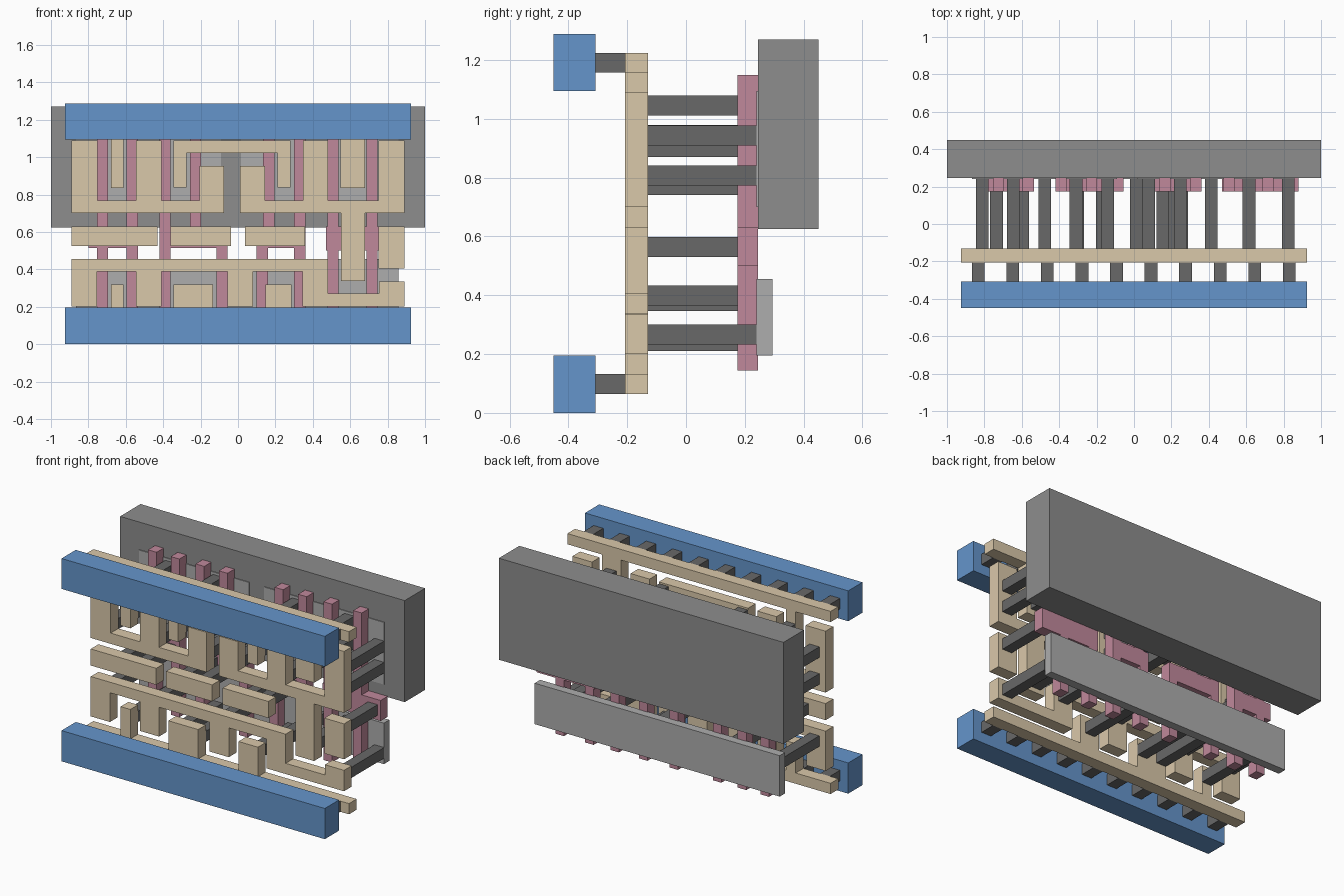
import bpy, bmesh
from mathutils import Vector


def material(name, rgb):
    m = bpy.data.materials.new(name)
    m.diffuse_color = (*rgb, 1)
    return m


BLUE = material("blue", (0.13, 0.30, 0.60))
TAN = material("tan", (0.70, 0.58, 0.40))
PINK = material("pink", (0.53, 0.25, 0.33))
DARK = material("dark_grey", (0.14, 0.14, 0.14))
MID = material("mid_grey", (0.27, 0.27, 0.27))
LIGHT = material("light_grey", (0.42, 0.42, 0.42))


def plate(name, rects, y0, y1, mat):
    """Merge (x0, x1, z0, z1) rectangles into one outline and extrude it from y0 to y1."""
    xs = sorted({v for r in rects for v in r[:2]})
    zs = sorted({v for r in rects for v in r[2:]})
    bm = bmesh.new()
    for a, b in zip(xs, xs[1:]):
        for c, d in zip(zs, zs[1:]):
            u, w = (a + b) / 2, (c + d) / 2
            if any(r[0] < u < r[1] and r[2] < w < r[3] for r in rects):
                bm.faces.new([bm.verts.new((x, y0, z)) for x, z in ((a, c), (b, c), (b, d), (a, d))])
    bmesh.ops.remove_doubles(bm, verts=bm.verts, dist=1e-5)
    ext = bmesh.ops.extrude_face_region(bm, geom=bm.faces[:], use_keep_orig=True)
    top = [v for v in ext["geom"] if isinstance(v, bmesh.types.BMVert)]
    bmesh.ops.translate(bm, verts=top, vec=Vector((0, y1 - y0, 0)))
    bmesh.ops.recalc_face_normals(bm, faces=bm.faces)
    bmesh.ops.dissolve_limit(bm, angle_limit=0.01, verts=bm.verts, edges=bm.edges)
    me = bpy.data.meshes.new(name)
    bm.to_mesh(me)
    bm.free()
    me.materials.append(mat)
    ob = bpy.data.objects.new(name, me)
    bpy.context.collection.objects.link(ob)
    return ob


def post(name, x, z, y0, y1):
    h = 0.034
    plate(name, [(x - h, x + h, z - h, z + h)], y0, y1, DARK)


# Back block and active plates
plate("back_block", [(-1, 1, 0.625, 1.27)], 0.245, 0.45, MID)
plate("lower_plate", [(-0.865, 0.857, 0.195, 0.455)], 0.24, 0.295, LIGHT)
plate("upper_plate_left", [(-0.865, -0.09, 0.70, 1.095)], 0.24, 0.295, LIGHT)
plate("upper_plate_right", [(0.015, 0.857, 0.70, 1.095)], 0.24, 0.295, LIGHT)

# Pink finger pairs: pad, then (upper x, lower x) of each finger
pairs = [
    ((-0.80, -0.535), (-0.725, -0.725), (-0.565, -0.565)),
    ((-0.42, -0.055), (-0.39, -0.39), (-0.227, -0.085)),
    ((0.10, 0.36), (0.165, 0.13), (0.33, 0.33)),
    ((0.47, 0.88), (0.508, 0.508), (0.717, 0.717)),
]
for i, (pad, *fingers) in enumerate(pairs):
    last = i == 3
    rects = [(*pad, 0.50 if last else 0.515, 0.63 if last else 0.62)]
    for up, low in fingers:
        rects += [(up - 0.03, up + 0.03, 0.56, 1.15), (low - 0.03, low + 0.03, 0.145, 0.56)]
    plate(f"pink_fingers_{i + 1}", rects, 0.175, 0.245, PINK)

# Tan wiring layer
wires = {
    "bottom_rail_strip": [(-0.925, 0.925, 0.065, 0.133), (-0.68, -0.612, 0.1, 0.32),
                          (-0.345, -0.135, 0.1, 0.32), (0.148, 0.285, 0.1, 0.32)],
    "top_rail_strip": [(-0.925, 0.925, 1.157, 1.225), (-0.68, -0.612, 0.835, 1.2),
                       (0.548, 0.68, 0.835, 1.2)],
    "lower_comb": [(-0.89, 0.48, 0.388, 0.455), (-0.89, -0.755, 0.202, 0.4),
                   (-0.545, -0.41, 0.202, 0.4), (-0.057, 0.08, 0.202, 0.4),
                   (0.345, 0.48, 0.202, 0.4), (0.4, 0.89, 0.202, 0.27),
                   (0.755, 0.89, 0.202, 0.335)],
    "middle_bar_left": [(-0.89, -0.43, 0.525, 0.63)],
    "middle_bar_centre": [(-0.36, -0.037, 0.525, 0.63)],
    "middle_bar_right": [(0.037, 0.358, 0.525, 0.63)],
    "side_tab": [(0.752, 0.89, 0.405, 0.63)],
    "upper_comb_left": [(-0.89, -0.075, 0.70, 0.768), (-0.89, -0.75, 0.70, 1.09),
                        (-0.545, -0.41, 0.70, 1.09), (-0.205, -0.075, 0.70, 0.953)],
    "upper_comb_right": [(0.01, 0.89, 0.70, 0.768), (0.01, 0.145, 0.70, 0.953),
                         (0.347, 0.48, 0.70, 1.09), (0.752, 0.89, 0.70, 1.09),
                         (0.55, 0.68, 0.338, 0.75)],
    "upper_bridge": [(-0.345, 0.282, 1.022, 1.09), (-0.345, -0.275, 0.838, 1.09),
                     (0.212, 0.282, 0.838, 1.09)],
}
for name, rects in wires.items():
    plate(name, rects, -0.207, -0.13, TAN)

# Long posts from wiring to the active plates: (x, heights)
columns = [
    (-0.812, (0.38, 0.775, 0.945)), (-0.645, (0.245, 0.905, 1.045)),
    (-0.477, (0.38, 0.775, 0.945)), (-0.31, (0.245, 0.905, 1.045)),
    (-0.17, (0.245,)), (-0.14, (0.775, 0.91)), (0.012, (0.40,)), (0.077, (0.775, 0.91)),
    (0.215, (0.245,)), (0.247, (0.905, 1.045)), (0.413, (0.38, 0.775, 0.945)),
    (0.615, (0.40, 0.905, 1.045)), (0.825, (0.267, 0.808, 0.943)),
]
for x, heights in columns:
    for z in heights:
        post("plate_post", x, z, -0.13, 0.24)

# Posts from the middle bars to the pink pads
for x in (-0.735, -0.595, -0.30, -0.17, 0.153, 0.255, 0.825):
    post("pad_post", x, 0.564, -0.13, 0.175)

# Blue front rails and their short posts
for side, z0, z1, zc in (("bottom", 0, 0.195, 0.099), ("top", 1.095, 1.288, 1.191)):
    plate(f"{side}_front_rail", [(-0.925, 0.925, z0, z1)], -0.45, -0.307, BLUE)
    for i in range(10):
        post(f"{side}_rail_post", -0.833 + 0.1848 * i, zc, -0.307, -0.207)
